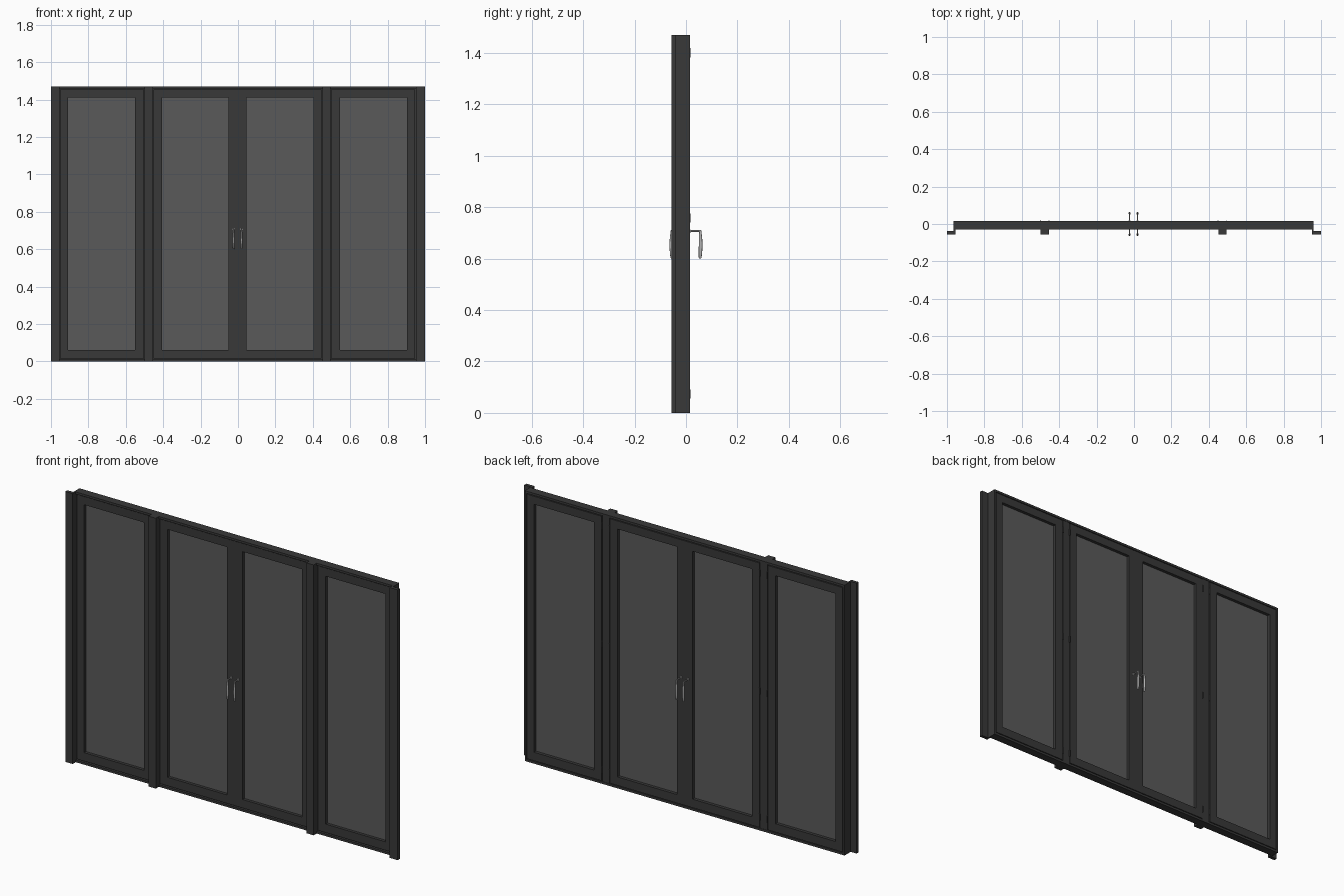
import bpy, bmesh, math

if "Cube" in bpy.data.objects:
    bpy.data.objects.remove(bpy.data.objects["Cube"])

C = -0.0025          # symmetry line of the door set
H = 1.47             # overall height


def material(name, rgba):
    m = bpy.data.materials.new(name)
    m.diffuse_color = rgba
    m.use_nodes = True
    m.node_tree.nodes["Principled BSDF"].inputs["Base Color"].default_value = m.diffuse_color
    return m


DARK = material("dark_frame", (0.04, 0.04, 0.04, 1))
GLASS = material("tinted_glass", (0.1, 0.1, 0.1, 0.6))
METAL = material("handle_metal", (0.45, 0.45, 0.45, 1))


def finish(name, bm, mat):
    bmesh.ops.recalc_face_normals(bm, faces=bm.faces)
    me = bpy.data.meshes.new(name)
    bm.to_mesh(me)
    bm.free()
    me.materials.append(mat)
    ob = bpy.data.objects.new(name, me)
    bpy.context.collection.objects.link(ob)
    return ob


def box(name, x, y, z, mat=DARK):
    bm = bmesh.new()
    bmesh.ops.create_cube(bm, size=1)
    for v in bm.verts:
        v.co = [(a + b) / 2 + c * (b - a) for c, (a, b) in zip(v.co, (x, y, z))]
    return finish(name, bm, mat)


def prism(name, pts, z0, z1, mat=DARK):
    """Extrude a plan profile upwards."""
    bm = bmesh.new()
    f = bm.faces.new([bm.verts.new((x, y, z0)) for x, y in pts])
    r = bmesh.ops.extrude_face_region(bm, geom=[f])
    for v in r["geom"]:
        if isinstance(v, bmesh.types.BMVert):
            v.co.z = z1
    return finish(name, bm, mat)


def sash(name, x, z, inner_x, inner_z, y):
    """Rectangular picture-frame ring with a glass opening."""
    bm = bmesh.new()
    loops = []
    for (a, b), (c, d) in ((x, z), (inner_x, inner_z)):
        for yy in y:
            loops.append([bm.verts.new((px, yy, pz))
                          for px, pz in ((a, c), (b, c), (b, d), (a, d))])
    of, ob, nf, nb = loops
    for p, q in ((of, ob), (ob, nb), (nb, nf), (nf, of)):
        for i in range(4):
            j = (i + 1) % 4
            bm.faces.new((p[i], p[j], q[j], q[i]))
    return finish(name, bm, DARK)


def lathe(name, profile, mat, segs=16):
    """Turned shape along z; profile rows are (radius, y offset, z)."""
    bm = bmesh.new()
    rings = [[bm.verts.new((0.8 * r * math.cos(t), oy + r * math.sin(t), z))
              for t in (2 * math.pi * k / segs for k in range(segs))]
             for r, oy, z in profile]
    for p, q in zip(rings, rings[1:]):
        for i in range(segs):
            j = (i + 1) % segs
            bm.faces.new((p[i], p[j], q[j], q[i]))
    bm.faces.new(rings[0])
    bm.faces.new(rings[-1])
    ob = finish(name, bm, mat)
    smooth(ob)
    return ob


def smooth(ob):
    bpy.ops.object.select_all(action='DESELECT')
    ob.select_set(True)
    bpy.context.view_layer.objects.active = ob
    bpy.ops.object.shade_smooth_by_angle(angle=math.radians(40))


# Head and sill rails
for name, z in (("sill_rail", (0, 0.012)), ("head_rail", (H - 0.012, H))):
    box(name, (C - 0.955, C + 0.955), (-0.03, 0.015), z)

for s, side in ((-1, "left"), (1, "right")):
    def X(*v):
        return tuple(sorted(C + s * a for a in v))

    # Jamb with outward front flange
    e = 1 + s * C if s < 0 else 1 - C
    e = abs(s - C)
    prism(side + "_jamb", [(C + s * a, b) for a, b in (
        (0.953, -0.056), (e, -0.056), (e, -0.038), (0.962, -0.038),
        (0.962, 0.015), (0.953, 0.015))], 0, H)
    # Mullion between fixed panel and door
    box(side + "_mullion", X(0.453, 0.497), (-0.056, 0.013), (0, H))

    # Panels: (outer x, glass x)
    for kind, ox, gx in (("side_panel", (0.501, 0.949), (0.547, 0.907)),
                         ("door", (0.0, 0.449), (0.0475, 0.405))):
        sash(f"{side}_{kind}_frame", X(*ox), (0.016, H - 0.016),
             X(*gx), (0.062, 1.41), (-0.024, 0.015))
        box(f"{side}_{kind}_glass", X(*gx), (-0.008, -0.002), (0.062, 1.41), GLASS)
        # Dark backing that closes the narrow gap round each panel
        sash(f"{side}_{kind}_seal", X(ox[0] - (0.004 if ox[0] else 0), ox[1] + 0.004),
             (0.012, H - 0.012), X(ox[0] + 0.01, ox[1] - 0.01),
             (0.022, H - 0.022), (-0.012, 0.006))

    # Hinges either side of the mullion
    for hx in (0.452, 0.498):
        for hz in (0.055, 0.74, 1.382):
            h = lathe(f"{side}_hinge", [(0.004, 0, 0), (0.004, 0, 0.036)], DARK, 10)
            h.location = (C + s * hx, 0.0145, hz)

    # Lever handles, front and back
    for d, face, start in ((-1, "front", 0.022), (1, "back", 0.013)):
        hx = C + s * 0.021
        grip = lathe(f"{side}_{face}_handle_grip", [
            (0.0035, d * 0.054, 0.600), (0.0055, d * 0.055, 0.604),
            (0.0068, d * 0.0562, 0.625), (0.0072, d * 0.0568, 0.65),
            (0.0065, d * 0.0568, 0.675), (0.005, d * 0.056, 0.695),
            (0.0042, d * 0.0555, 0.708), (0.002, d * 0.0555, 0.712)], METAL)
        grip.location.x = hx
        stem = lathe(f"{side}_{face}_handle_stem",
                     [(0.0035, 0, start), (0.0035, 0, 0.057)], METAL, 12)
        stem.rotation_euler.x = -d * math.pi / 2
        stem.location = (hx, 0, 0.707)
        rose = lathe(f"{side}_{face}_handle_rose",
                     [(0.007, 0, start), (0.007, 0, start + 0.005)], METAL)
        rose.rotation_euler.x = -d * math.pi / 2
        rose.location = (hx, 0, 0.707)
